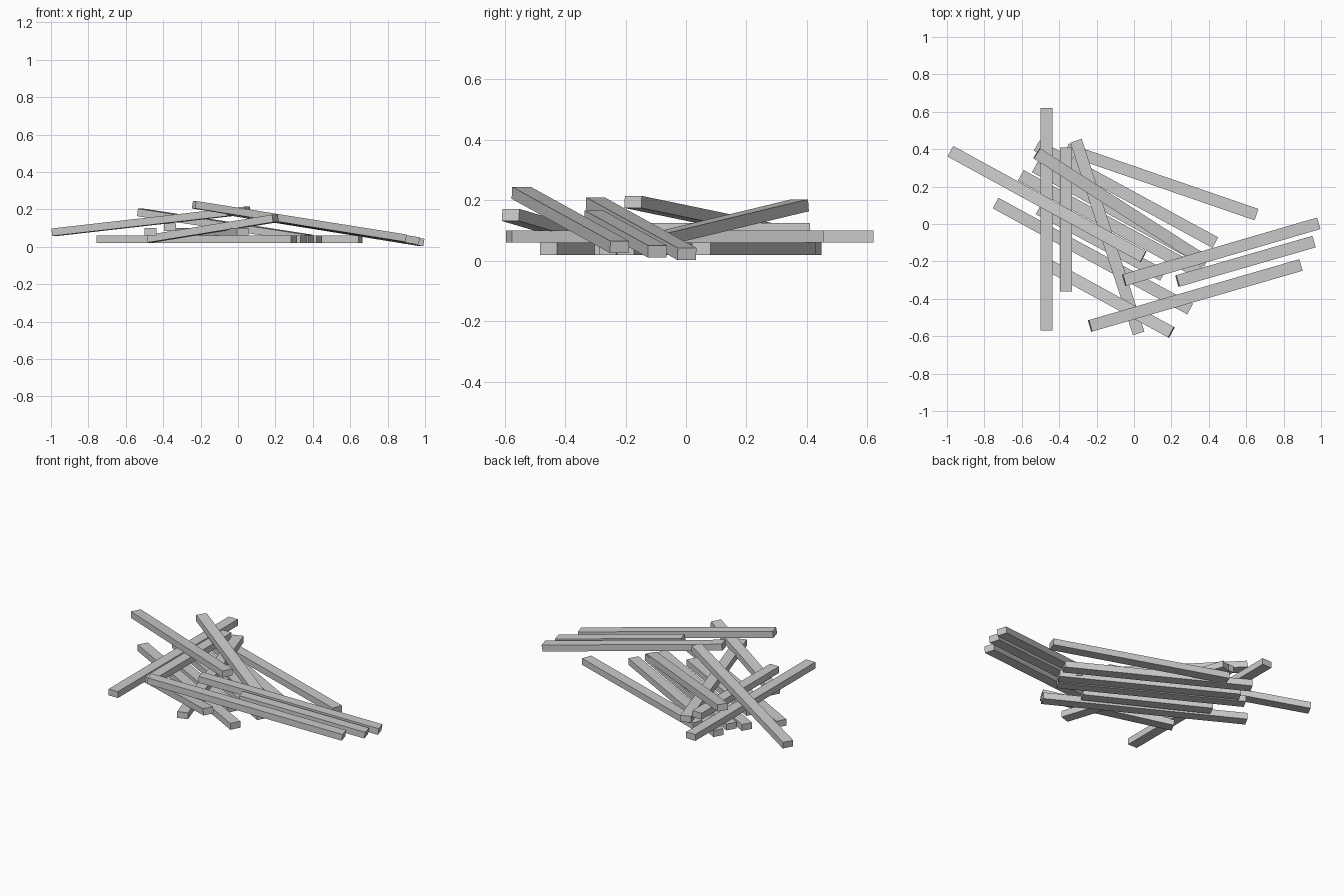
import bpy
from mathutils import Matrix, Vector

cube = bpy.data.objects.get("Cube")
if cube:
    bpy.data.objects.remove(cube, do_unlink=True)

grey = bpy.data.materials.new("plain_grey")
grey.use_nodes = True
colour = (0.6, 0.6, 0.6, 1)
grey.diffuse_color = colour
grey.node_tree.nodes["Principled BSDF"].inputs["Base Color"].default_value = colour

WIDTH, HEIGHT = 0.064, 0.04


def plank(name, start, end):
    """Box plank whose centre line runs from start to end, without roll."""
    a, b = Vector(start), Vector(end)
    along = (b - a).normalized()
    side = Vector((0, 0, 1)).cross(along).normalized()
    up = along.cross(side)
    bpy.ops.mesh.primitive_cube_add(size=1)
    ob = bpy.context.object
    ob.name = name
    turn = Matrix((along, side, up)).transposed().to_4x4()
    size = Matrix.Diagonal(((b - a).length, WIDTH, HEIGHT, 1))
    ob.data.transform(Matrix.Translation((a + b) / 2) @ turn @ size)
    ob.data.materials.append(grey)


def flat_planks(name, z, lines):
    for i, (x0, y0, x1, y1) in enumerate(lines, 1):
        plank(f"{name}_{i}", (x0, y0, z), (x1, y1, z))


# Planks lying on the ground
flat_planks("ground_plank", 0.04, [
    (-0.74, 0.112, 0.30, -0.455),
    (-0.52, 0.42, 0.435, -0.10),
    (-0.53, 0.305, 0.39, -0.20),
    (-0.605, 0.26, 0.35, -0.26),
    (-0.51, 0.08, 0.155, -0.275),
    (-0.36, 0.40, 0.655, 0.05),
])

# Planks resting across the ground layer
flat_planks("crossing_plank", 0.08, [
    (-0.467, -0.57, -0.467, 0.62),
    (-0.31, 0.445, 0.025, -0.585),
])
flat_planks("upper_plank", 0.105, [(-0.363, -0.36, -0.363, 0.41)])

# Planks leaning on the pile
leaning = [
    ((-0.98, 0.388, 0.078), (0.05, -0.175, 0.195)),
    ((-0.52, 0.378, 0.184), (0.38, -0.20, 0.045)),
    ((-0.47, -0.213, 0.043), (0.20, -0.58, 0.152)),
    ((-0.053, -0.30, 0.19), (0.985, 0.003, 0.023)),
    ((0.232, -0.305, 0.147), (0.96, -0.095, 0.031)),
    ((-0.235, -0.545, 0.225), (0.89, -0.22, 0.046)),
]
for i, (a, b) in enumerate(leaning, 1):
    plank(f"leaning_plank_{i}", a, b)
